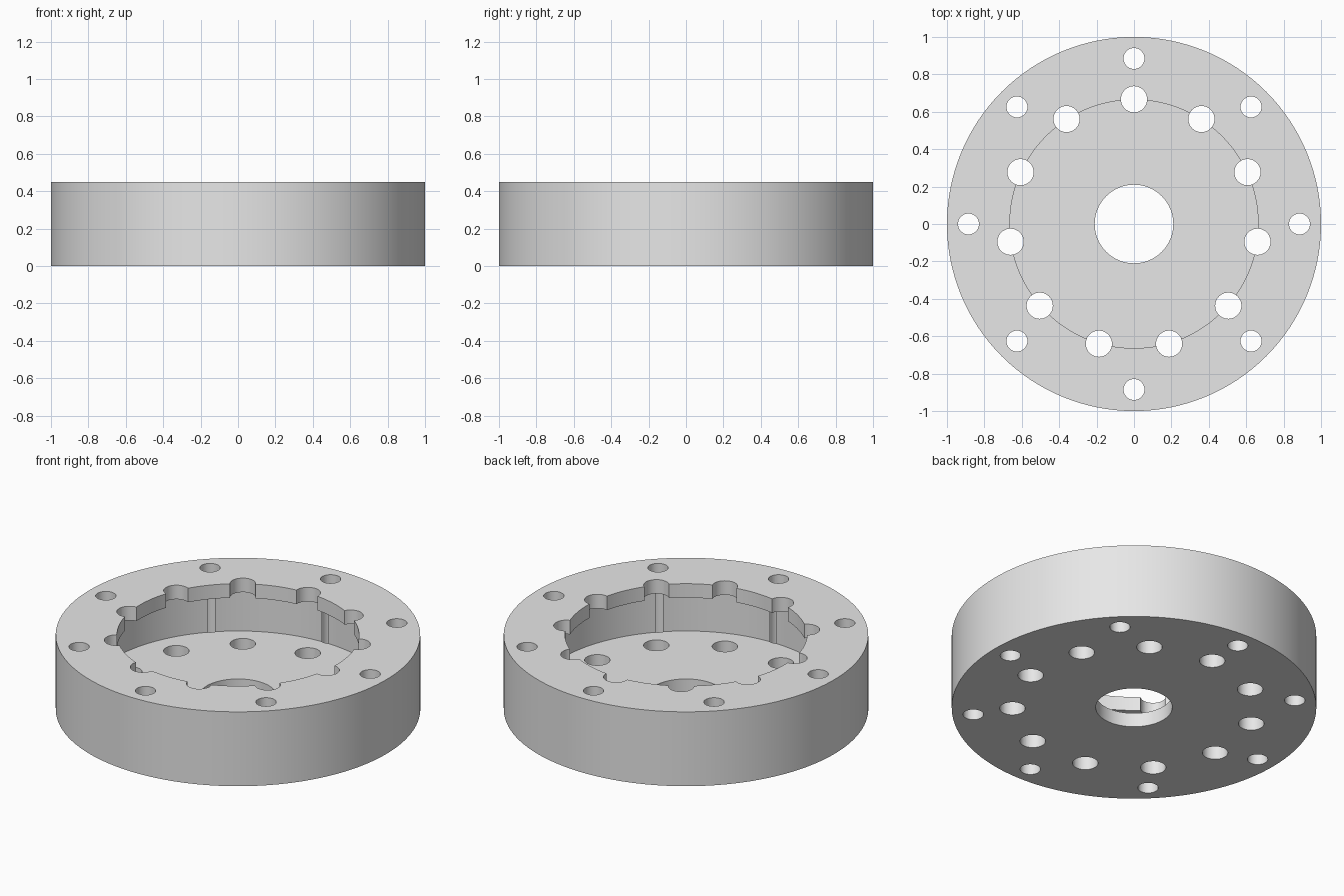
import bpy
import bmesh
from math import pi, cos, sin, radians
from mathutils import Matrix, Vector

cube = bpy.data.objects.get("Cube")
if cube:
    bpy.data.objects.remove(cube, do_unlink=True)

HEIGHT = 0.45
PLATE = 0.085          # thickness of the floor and of the top lip
SEGMENTS = 128

grey = bpy.data.materials.new("plain grey")
grey.use_nodes = True
grey.diffuse_color = (0.8, 0.8, 0.8, 1)
grey.node_tree.nodes["Principled BSDF"].inputs["Base Color"].default_value = (0.8, 0.8, 0.8, 1)


def make_object(name, bm):
    bmesh.ops.recalc_face_normals(bm, faces=bm.faces)
    mesh = bpy.data.meshes.new(name)
    bm.to_mesh(mesh)
    bm.free()
    mesh.materials.append(grey)
    obj = bpy.data.objects.new(name, mesh)
    bpy.context.collection.objects.link(obj)
    return obj


def lathe(name, profile):
    """Turn a closed (radius, z) profile around the z axis."""
    bm = bmesh.new()
    rings = []
    for i in range(SEGMENTS):
        a = 2 * pi * i / SEGMENTS
        rings.append([bm.verts.new((r * cos(a), r * sin(a), z)) for r, z in profile])
    n = len(profile)
    for i in range(SEGMENTS):
        here, after = rings[i], rings[(i + 1) % SEGMENTS]
        for j in range(n):
            k = (j + 1) % n
            bm.faces.new((here[j], after[j], after[k], here[k]))
    return make_object(name, bm)


def add_hole_circle(bm, count, circle_radius, hole_radius):
    """Ring of upright drill cylinders, the first one towards +y."""
    for i in range(count):
        a = radians(90) + 2 * pi * i / count
        place = Vector((circle_radius * cos(a), circle_radius * sin(a), HEIGHT / 2))
        bmesh.ops.create_cone(bm, cap_ends=True, segments=40, radius1=hole_radius,
                              radius2=hole_radius, depth=HEIGHT * 2,
                              matrix=Matrix.Translation(place))


# Housing: bored floor, wide inner chamber and an overhanging top lip
top = HEIGHT - PLATE
housing = lathe("round_housing", [
    (0.21, 0), (1, 0), (1, HEIGHT), (0.664, HEIGHT),
    (0.664, top), (0.833, top), (0.833, PLATE), (0.21, PLATE)])

# Drills: eight outer bolt holes and eleven holes on the lip edge
bm = bmesh.new()
add_hole_circle(bm, 8, 0.885, 0.056)
add_hole_circle(bm, 11, 0.667, 0.07)
drills = make_object("hole_drills", bm)
drills.hide_render = True

cut = housing.modifiers.new("holes", 'BOOLEAN')
cut.operation = 'DIFFERENCE'
cut.solver = 'EXACT'
cut.object = drills

bpy.ops.object.select_all(action='DESELECT')
housing.select_set(True)
bpy.context.view_layer.objects.active = housing
bpy.ops.object.modifier_apply(modifier=cut.name)
bpy.data.objects.remove(drills, do_unlink=True)
bpy.ops.object.shade_smooth_by_angle(angle=radians(30))
